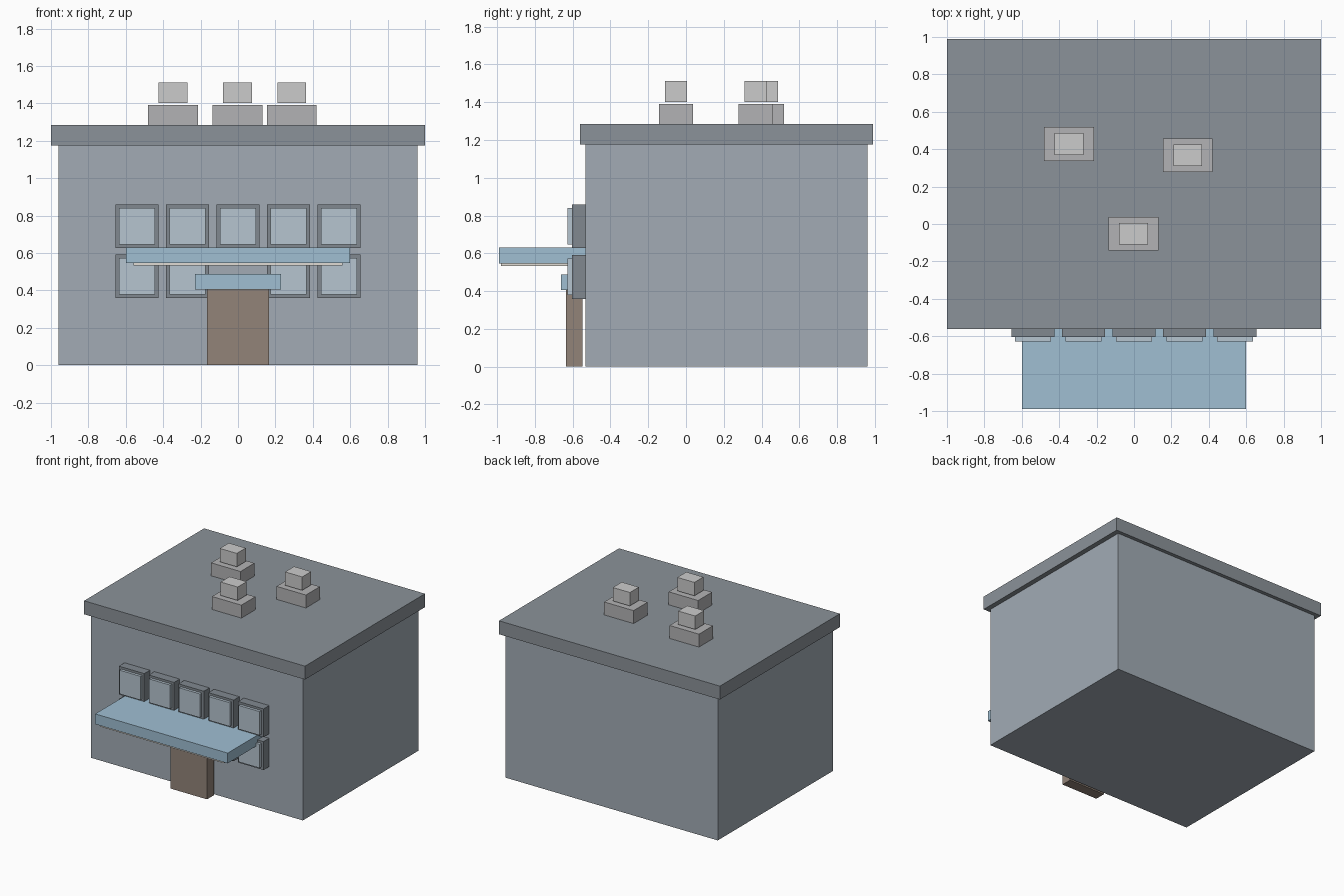
import bpy

if "Cube" in bpy.data.objects:
    bpy.data.objects.remove(bpy.data.objects["Cube"])

COLORS = {
    "wall": (0.36, 0.41, 0.46), "roof": (0.26, 0.29, 0.32),
    "frame": (0.22, 0.25, 0.28), "glass": (0.47, 0.56, 0.63),
    "awning": (0.35, 0.52, 0.65), "trim": (0.75, 0.72, 0.66),
    "wood": (0.29, 0.23, 0.19), "vent": (0.45, 0.45, 0.46),
    "vent_cap": (0.53, 0.53, 0.54),
}
MATS = {}
for key, rgb in COLORS.items():
    MATS[key] = bpy.data.materials.new(key)
    MATS[key].diffuse_color = (*rgb, 1)


def box(name, x, y, z, mat):
    """Box spanning the (min, max) ranges x, y, z."""
    bpy.ops.mesh.primitive_cube_add(
        size=1, location=[(r[0] + r[1]) / 2 for r in (x, y, z)])
    ob = bpy.context.object
    ob.name = name
    ob.scale = [r[1] - r[0] for r in (x, y, z)]
    bpy.ops.object.transform_apply(location=False, rotation=False, scale=True)
    ob.data.materials.append(MATS[mat])
    return ob


def around(c, size):
    return (c - size / 2, c + size / 2)


# Main building and overhanging flat roof
box("walls", (-0.96, 0.96), (-0.532, 0.96), (0, 1.175), "wall")
box("roof_slab", (-1, 1), (-0.562, 0.99), (1.175, 1.285), "roof")

# Two rows of windows; the door takes the middle of the lower row
for row, z in (("lower", 0.475), ("upper", 0.743)):
    for i in range(-2, 3):
        if row == "lower" and i == 0:
            continue
        x = i * 0.27
        box(f"{row}_window_frame", around(x, 0.229), (-0.605, -0.532),
            around(z, 0.232), "frame")
        box(f"{row}_window_glass", around(x, 0.19), (-0.627, -0.58),
            around(z, 0.194), "glass")

# Door with its small hood
box("door", (-0.165, 0.165), (-0.636, -0.548), (0, 0.405), "wood")
box("door_hood", (-0.23, 0.23), (-0.662, -0.532), (0.405, 0.487), "awning")

# Wide canopy and the pale panel under it
box("canopy", (-0.6, 0.6), (-0.99, -0.532), (0.546, 0.63), "awning")
box("canopy_panel", (-0.56, 0.56), (-0.98, -0.56), (0.532, 0.546), "trim")

# Rooftop vents: base with a smaller cap just above
for x, y in ((-0.347, 0.428), (0.287, 0.368), (-0.003, -0.052)):
    box("vent_base", around(x, 0.266), around(y, 0.18), (1.285, 1.391), "vent")
    box("vent_cap", around(x, 0.154), around(y, 0.116), (1.402, 1.512), "vent_cap")

for m in bpy.data.materials:
    if m.users and not m.is_grease_pencil:
        m.use_nodes = True
        m.node_tree.nodes["Principled BSDF"].inputs["Base Color"].default_value = m.diffuse_color
